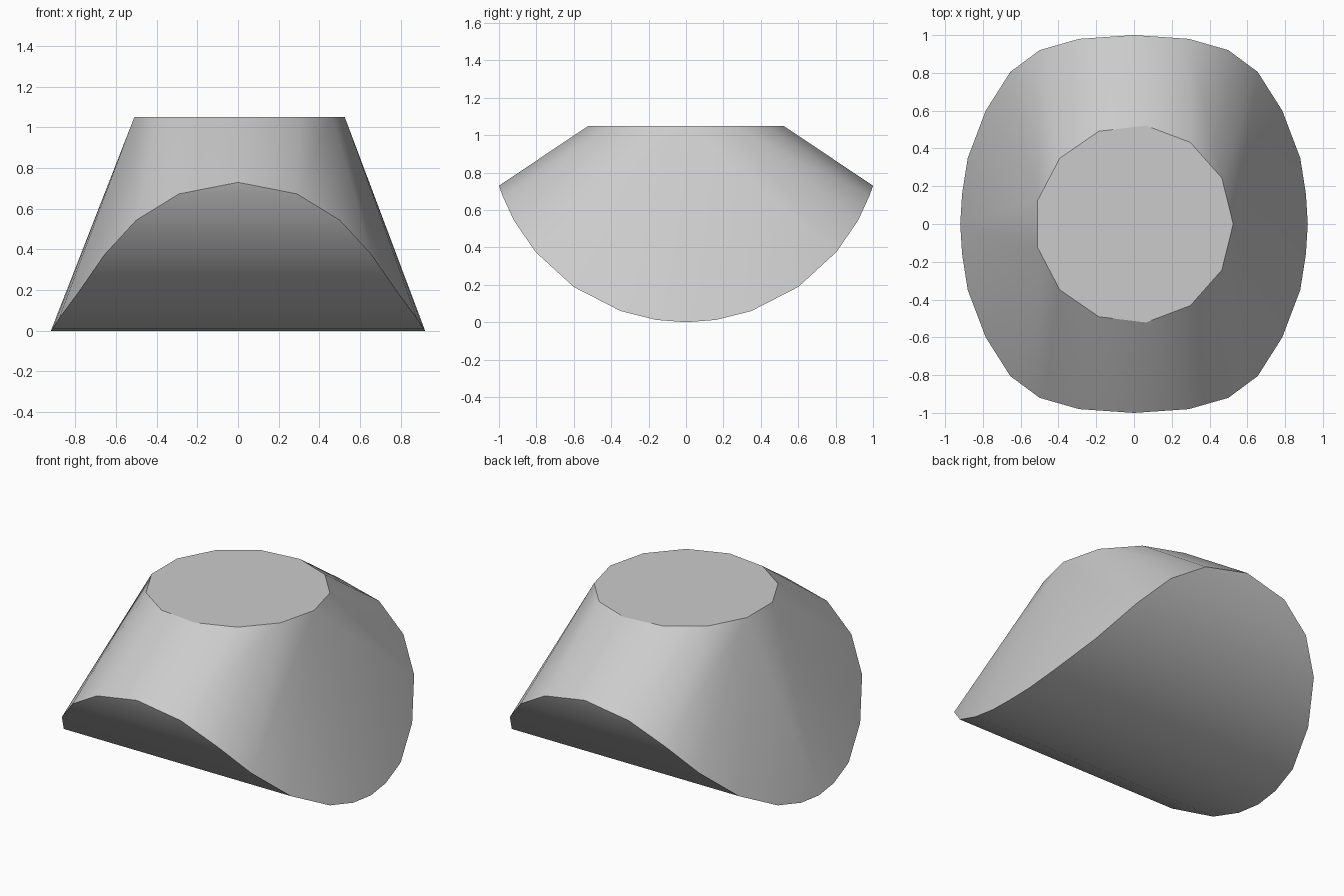
import bpy
import bmesh
from math import cos, sin, tau, sqrt, radians

RADIUS = 1.05      # curve of the saddle underside, also the height of the flat top
TOP_RADIUS = 0.525
TOP_SIDES = 13

cube = bpy.data.objects.get("Cube")
if cube:
    bpy.data.objects.remove(cube, do_unlink=True)

# One quarter of the rim outline, seen from above
quarter = [(0.92, 0), (0.91, 0.16), (0.88, 0.35), (0.785, 0.6),
           (0.655, 0.805), (0.5, 0.92), (0.29, 0.98), (0, 1)]
rim = {(x * sx, y * sy) for x, y in quarter for sx in (1, -1) for sy in (1, -1)}

bm = bmesh.new()

# Rim lies on a horizontal cylinder running along x
for x, y in sorted(rim):
    bm.verts.new((x, y, RADIUS - sqrt(RADIUS ** 2 - y ** 2)))

# Flat top ring
for i in range(TOP_SIDES):
    angle = tau * i / TOP_SIDES
    bm.verts.new((TOP_RADIUS * cos(angle), TOP_RADIUS * sin(angle), RADIUS))

# Skin the ring and the rim into one closed transition body
bmesh.ops.convex_hull(bm, input=bm.verts[:])
bmesh.ops.dissolve_limit(bm, angle_limit=radians(0.2),
                         verts=bm.verts[:], edges=bm.edges[:])
bmesh.ops.recalc_face_normals(bm, faces=bm.faces[:])

mesh = bpy.data.meshes.new("saddle_transition")
bm.to_mesh(mesh)
bm.free()
body = bpy.data.objects.new("saddle_transition", mesh)
bpy.context.collection.objects.link(body)

# Plain grey finish
grey = bpy.data.materials.new("light_grey")
grey.use_nodes = True
colour = (0.6, 0.6, 0.6, 1)
grey.diffuse_color = colour
grey.node_tree.nodes["Principled BSDF"].inputs["Base Color"].default_value = colour
mesh.materials.append(grey)

# Smooth sides with crisp top and rim edges
bpy.context.view_layer.objects.active = body
body.select_set(True)
bpy.ops.object.shade_smooth_by_angle(angle=radians(30))
